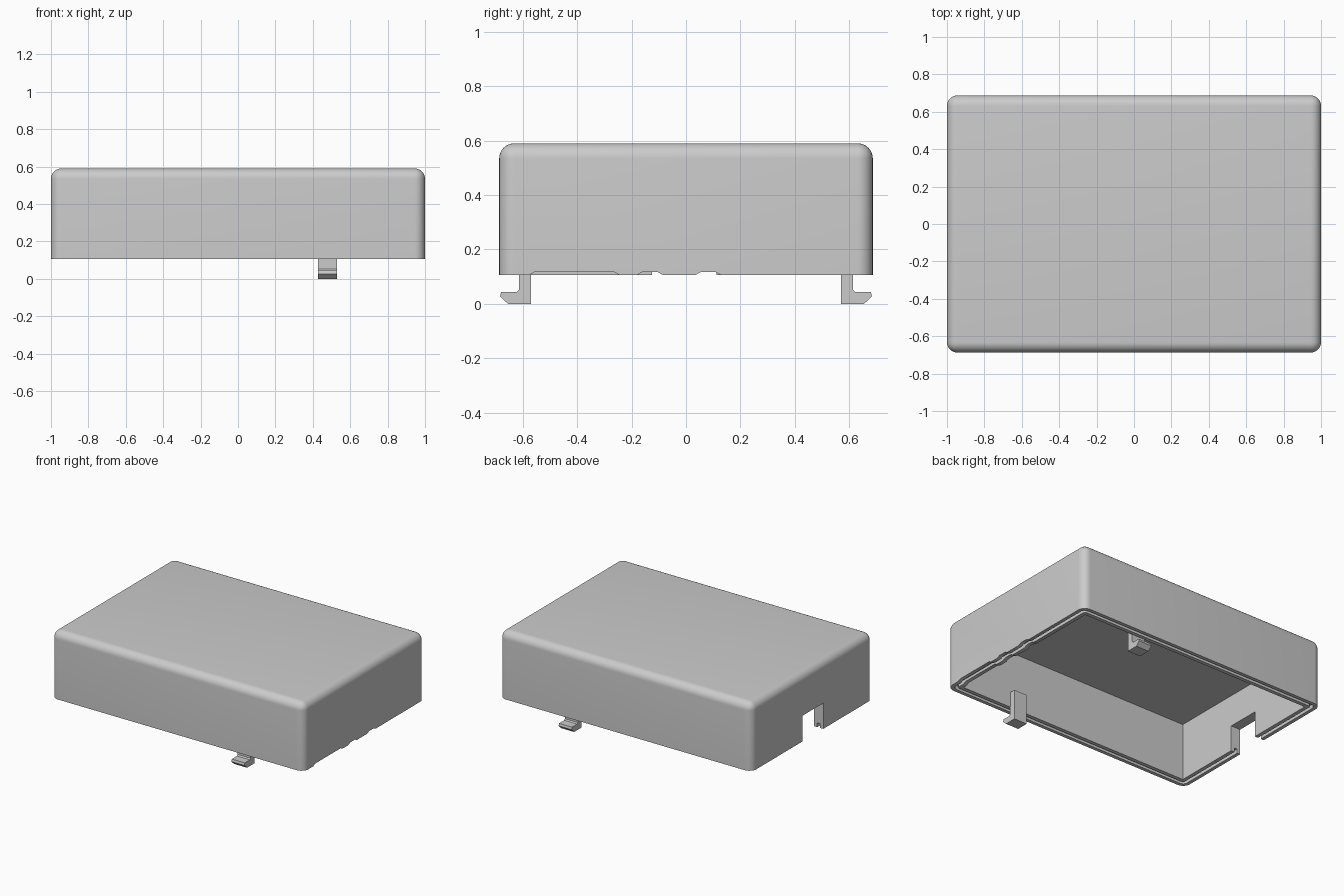
import bpy, bmesh
from math import radians

if "Cube" in bpy.data.objects:
    bpy.data.objects.remove(bpy.data.objects["Cube"], do_unlink=True)

HX, HY = 1.0, 0.687            # half length and half width of the cover
RIM, TOP = 0.106, 0.59         # height of open rim and of roof
WALL, R = 0.075, 0.055         # wall thickness and edge radius

grey = bpy.data.materials.new("plain grey")
grey.use_nodes = True
COLOUR = (0.6, 0.6, 0.6, 1)
grey.diffuse_color = COLOUR
grey.node_tree.nodes["Principled BSDF"].inputs["Base Color"].default_value = COLOUR


def finish(bm, name):
    bmesh.ops.recalc_face_normals(bm, faces=bm.faces)
    mesh = bpy.data.meshes.new(name)
    bm.to_mesh(mesh)
    bm.free()
    mesh.materials.append(grey)
    ob = bpy.data.objects.new(name, mesh)
    bpy.context.collection.objects.link(ob)
    return ob


def box(name, x, y, z, radius=0, round_top=False):
    """Box between coordinate pairs, with rounded uprights and optional rounded top."""
    bm = bmesh.new()
    bmesh.ops.create_cube(bm, size=1)
    for v in bm.verts:
        v.co = [pair[int(c > 0)] for pair, c in zip((x, y, z), v.co)]
    if radius:
        edges = []
        for e in bm.edges:
            a, b = (v.co.z for v in e.verts)
            if abs(a - b) > 1e-4 or (round_top and a + b > z[0] + z[1]):
                edges.append(e)
        bmesh.ops.bevel(bm, geom=edges, offset=radius, segments=8,
                        profile=0.5, affect='EDGES')
    return finish(bm, name)


def prism(name, outline, axis_range, place):
    """Extrude a 2D outline along the axis chosen by place(u, v, w)."""
    bm = bmesh.new()
    a, b = axis_range
    face = bm.faces.new([bm.verts.new(place(u, v, a)) for u, v in outline])
    out = bmesh.ops.extrude_face_region(bm, geom=[face])
    for v, (p, q) in zip([f for f in out["geom"] if isinstance(f, bmesh.types.BMFace)][0].verts, outline):
        v.co = place(p, q, b)
    return finish(bm, name)


def cut(target, cutter):
    """Subtract the cutter for good and remove it."""
    mod = target.modifiers.new("cut", 'BOOLEAN')
    mod.operation, mod.solver, mod.object = 'DIFFERENCE', 'EXACT', cutter
    deps = bpy.context.evaluated_depsgraph_get()
    mesh = bpy.data.meshes.new_from_object(target.evaluated_get(deps))
    target.modifiers.clear()
    target.data = mesh
    bpy.data.objects.remove(cutter, do_unlink=True)


def inset_box(name, d, z, radius=0):
    return box(name, (d - HX, HX - d), (d - HY, HY - d), z, radius)


# Rounded cover, hollow from below
cover = box("cover", (-HX, HX), (-HY, HY), (RIM, TOP), R, True)
cut(cover, inset_box("cavity_cutter", WALL, (RIM - 0.1, TOP - WALL)))

# Sealing groove along the middle of the rim
groove = inset_box("groove_cutter", 0.025, (RIM - 0.05, RIM + 0.03), 0.035)
cut(groove, inset_box("groove_core", 0.048, (RIM - 0.1, RIM + 0.1), 0.015))
cut(cover, groove)

# Cable slot and two screw holes in one end
cut(cover, box("slot_cutter", (-HX - 0.1, -HX + 0.12), (-0.125, 0.112), (0.05, 0.29)))
for y in (-0.235, 0.215):
    bm = bmesh.new()
    bmesh.ops.create_cone(bm, cap_ends=True, segments=32, radius1=0.035, radius2=0.035, depth=0.3)
    for v in bm.verts:
        v.co = (v.co.z - HX, v.co.x + y, v.co.y + 0.185)
    cut(cover, finish(bm, "hole_cutter"))

# Shallow port recesses in the rim of the other end
for y0, y1 in ((-0.577, -0.245), (-0.18, -0.085), (0.035, 0.128)):
    shape = [(y0, 0), (y0, RIM), (y0 + 0.02, RIM + 0.011), (y1 - 0.02, RIM + 0.011), (y1, RIM), (y1, 0)]
    cut(cover, prism("port_cutter", shape, (HX - 0.12, HX + 0.1), lambda u, v, w: (w, u, v)))

# Snap hooks on the long walls
hook = [(0.57, 0), (0.655, 0), (0.684, 0.027), (0.68, 0.044), (0.622, 0.044),
        (0.614, 0.052), (0.614, 0.215), (0.57, 0.215)]
clips = []
for name, s in (("front_clip", -1), ("back_clip", 1)):
    clips.append(prism(name, hook, (0.427, 0.53), lambda u, v, w: (w, s * u, v)))

for ob in [cover] + clips:
    bpy.ops.object.select_all(action='DESELECT')
    ob.select_set(True)
    bpy.context.view_layer.objects.active = ob
    bpy.ops.object.shade_smooth_by_angle(angle=radians(30))
